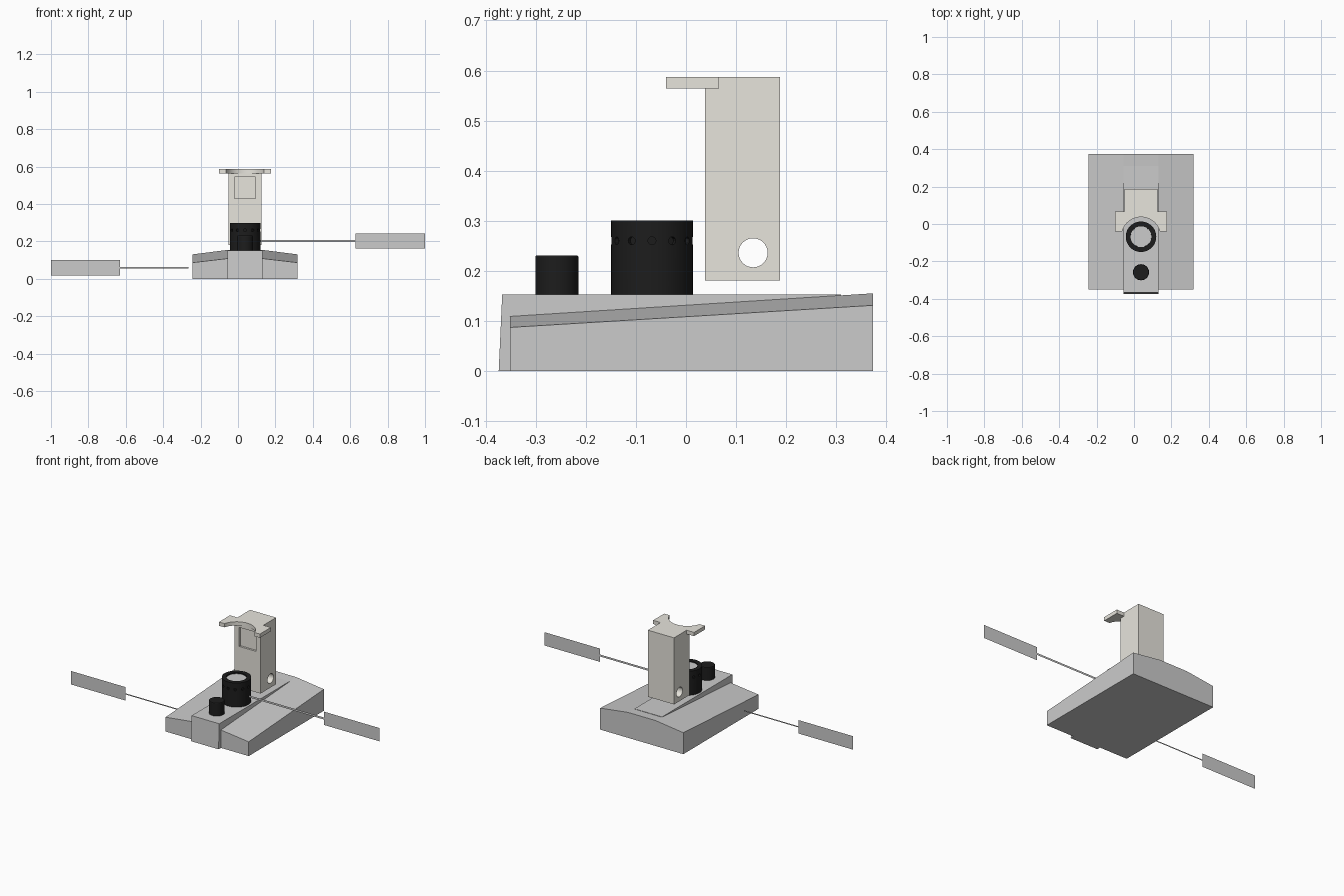
import bpy, bmesh, math
from mathutils import Matrix

if "Cube" in bpy.data.objects:
    bpy.data.objects.remove(bpy.data.objects["Cube"])

CX = 0.0375  # centre line of the microscope body


def material(name, rgb):
    m = bpy.data.materials.new(name)
    m.diffuse_color = (*rgb, 1)
    m.use_nodes = True
    m.node_tree.nodes["Principled BSDF"].inputs["Base Color"].default_value = m.diffuse_color
    return m


BLACK = material("black", (0.012, 0.012, 0.012))
CREAM = material("warm_grey", (0.8, 0.78, 0.72))


def finish(name, bm, mat=None, solid=True):
    if solid:
        bmesh.ops.recalc_face_normals(bm, faces=bm.faces)
    me = bpy.data.meshes.new(name)
    bm.to_mesh(me)
    bm.free()
    ob = bpy.data.objects.new(name, me)
    bpy.context.collection.objects.link(ob)
    if mat:
        me.materials.append(mat)
    return ob


def loft(name, a, b, mat=None):
    """Closed solid between two matching 3D outlines."""
    bm = bmesh.new()
    va, vb = [bm.verts.new(p) for p in a], [bm.verts.new(p) for p in b]
    bm.faces.new(va)
    bm.faces.new(vb)
    n = len(a)
    for i in range(n):
        j = (i + 1) % n
        bm.faces.new((va[i], va[j], vb[j], vb[i]))
    return finish(name, bm, mat)


def box(name, x, y, z, mat=None):
    rect = [(x[0], y[0]), (x[1], y[0]), (x[1], y[1]), (x[0], y[1])]
    return loft(name, [(*p, z[0]) for p in rect], [(*p, z[1]) for p in rect], mat)


def lathe(name, profile, y, mat, seg=48):
    """Solid of revolution about the vertical axis at (CX, y)."""
    bm = bmesh.new()
    vs = [bm.verts.new((r, 0, z)) for r, z in profile]
    es = [bm.edges.new(p) for p in zip(vs, vs[1:])]
    bmesh.ops.spin(bm, geom=vs + es, axis=(0, 0, 1), cent=(0, 0, 0),
                   steps=seg, angle=2 * math.pi)
    bmesh.ops.remove_doubles(bm, verts=bm.verts, dist=1e-5)
    bmesh.ops.translate(bm, vec=(CX, y, 0), verts=bm.verts)
    return finish(name, bm, mat)


def cut(ob, cutter):
    mod = ob.modifiers.new("cut", 'BOOLEAN')
    mod.operation, mod.solver, mod.object = 'DIFFERENCE', 'EXACT', cutter
    select(ob)
    bpy.ops.object.modifier_apply(modifier=mod.name)
    bpy.data.objects.remove(cutter)


def select(ob):
    bpy.ops.object.select_all(action='DESELECT')
    ob.select_set(True)
    bpy.context.view_layer.objects.active = ob


def smooth(ob):
    select(ob)
    bpy.ops.object.shade_smooth_by_angle(angle=math.radians(30))


# Sloping base body
def base_section(y, outer, inner):
    half = [(0.2805, 0), (0.2805, outer), (0.093, inner)]
    pts = half + [(-x, z) for x, z in reversed(half)]
    return [(CX + x, y, z) for x, z in pts]


loft("base", base_section(-0.351, 0.087, 0.109), base_section(0.373, 0.131, 0.155))

# Level strip along the middle of the base
strip = [(-0.374, 0), (-0.367, 0.153), (0.31, 0.153), (0.31, 0)]
loft("base_centre_strip", [(CX - 0.093, *p) for p in strip],
     [(CX + 0.093, *p) for p in strip])

# Control knob
knob = lathe("control_knob", [(0, 0.15), (0.043, 0.15), (0.043, 0.228),
                              (0.041, 0.231), (0, 0.231)], -0.258, BLACK)
smooth(knob)

# Illuminator housing with a ring of dimples
IY = -0.068
housing = lathe("illuminator_housing",
                [(0, 0.15), (0.0815, 0.15), (0.0815, 0.30), (0.056, 0.30),
                 (0.056, 0.28), (0, 0.28)], IY, BLACK)
bm = bmesh.new()
for i in range(12):
    a = math.radians(30 * i)
    m = (Matrix.Translation((CX, IY, 0.26)) @ Matrix.Rotation(a, 4, 'Z')
         @ Matrix.Translation((0.0815, 0, 0)) @ Matrix.Rotation(math.pi / 2, 4, 'Y'))
    bmesh.ops.create_cone(bm, cap_ends=True, segments=12, radius1=0.008,
                          radius2=0.008, depth=0.018, matrix=m)
cut(housing, finish("dimple_cutter", bm))
smooth(housing)
lathe("illuminator_lens", [(0, 0.279), (0.0558, 0.279), (0.0558, 0.293),
                           (0, 0.293)], IY, None)

# Column with front recess and cross bore
column = box("column", (CX - 0.088, CX + 0.088), (0.038, 0.188), (0.181, 0.587), CREAM)
cut(column, box("recess_cutter", (CX - 0.056, CX + 0.056), (0.0, 0.05), (0.43, 0.546)))
bm = bmesh.new()
bmesh.ops.create_cone(bm, cap_ends=True, segments=32, radius1=0.029, radius2=0.029,
                      depth=0.4, matrix=Matrix.Translation((CX, 0.134, 0.236))
                      @ Matrix.Rotation(math.pi / 2, 4, 'Y'))
cut(column, finish("bore_cutter", bm))
smooth(column)

# Forked stage bracket: rectangle with an arc taken out of the front
R = 0.105
a0 = math.asin((-0.04 - IY) / R)
outline = [(CX + 0.138, -0.04), (CX + 0.138, 0.066), (CX - 0.138, 0.066), (CX - 0.138, -0.04)]
for i in range(25):
    a = math.pi - a0 - (math.pi - 2 * a0) * i / 24
    outline.append((CX + R * math.cos(a), IY + R * math.sin(a)))
fork = loft("stage_fork", [(x, y, 0.564) for x, y in outline],
            [(x, y, 0.587) for x, y in outline], CREAM)
smooth(fork)


# Flat callout tags with pointer lines
def tag(name, y, plate, pointer):
    bm = bmesh.new()
    for x0, x1, z0, z1 in (plate, pointer):
        bm.faces.new([bm.verts.new(p) for p in
                      ((x0, y, z0), (x1, y, z0), (x1, y, z1), (x0, y, z1))])
    finish(name, bm, None, False)


tag("base_callout", -0.18, (-1.0, -0.632, 0.019, 0.101), (-0.632, -0.265, 0.056, 0.063))
tag("illuminator_callout", -0.065, (0.627, 1.0, 0.163, 0.244), (0.118, 0.627, 0.196, 0.208))
